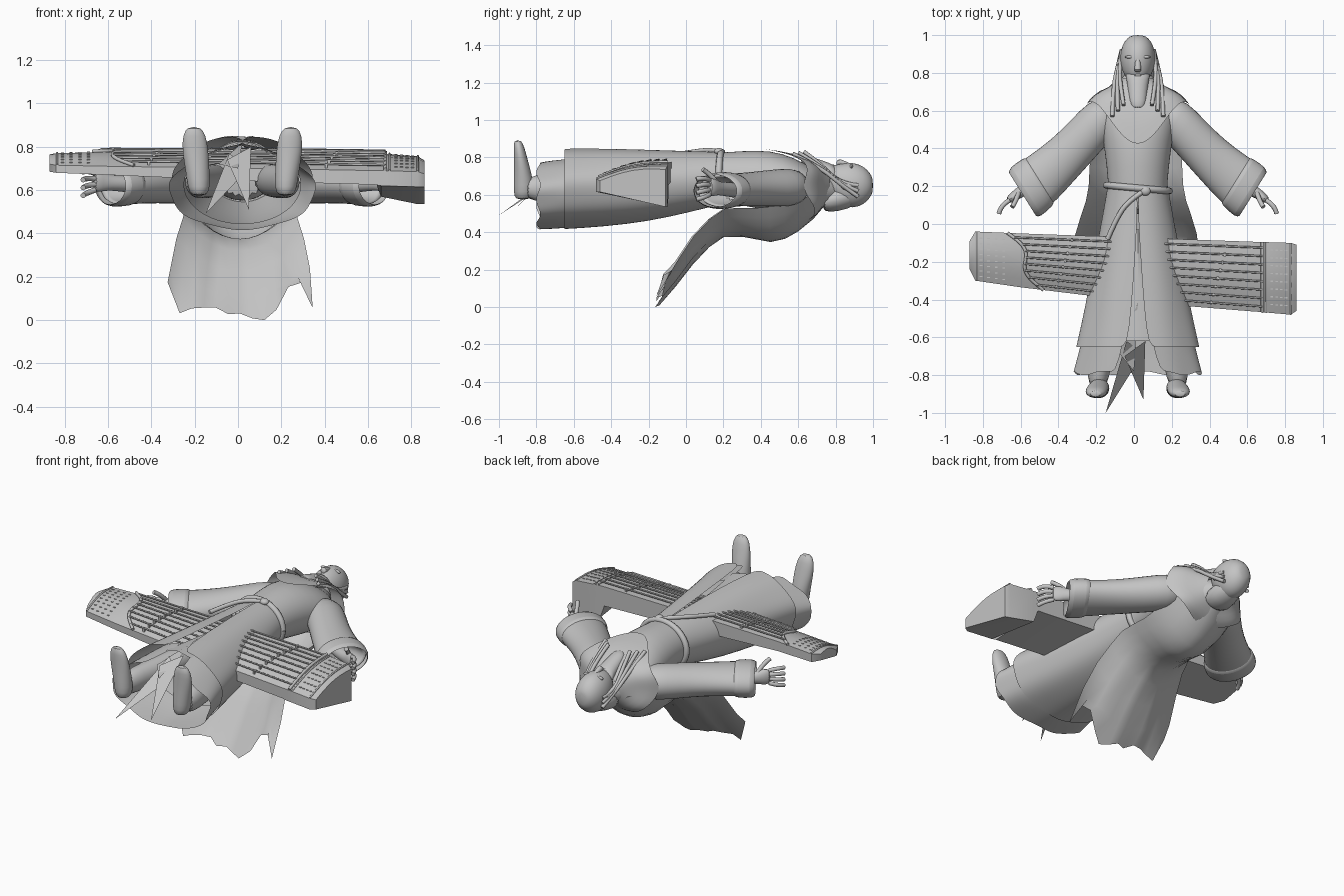
import bpy, bmesh, math
from mathutils import Vector

if "Cube" in bpy.data.objects:
    bpy.data.objects.remove(bpy.data.objects["Cube"], do_unlink=True)

CX = 0.02  # body centre line
grey = bpy.data.materials.new("plain grey")
grey.use_nodes = True
tone = (0.55, 0.55, 0.55, 1)
grey.diffuse_color = tone
grey.node_tree.nodes["Principled BSDF"].inputs["Base Color"].default_value = tone
made = []


def finish(name, bm, subdiv=0):
    bmesh.ops.recalc_face_normals(bm, faces=bm.faces[:])
    mesh = bpy.data.meshes.new(name)
    bm.to_mesh(mesh)
    bm.free()
    mesh.materials.append(grey)
    ob = bpy.data.objects.new(name, mesh)
    bpy.context.scene.collection.objects.link(ob)
    if subdiv:
        mod = ob.modifiers.new("Smooth", "SUBSURF")
        mod.levels = mod.render_levels = subdiv
    made.append(ob)


def sheet(name, rows, closed=False, caps=False, subdiv=0):
    """Skin rows of points into one surface."""
    bm = bmesh.new()
    grid = [[bm.verts.new(p) for p in row] for row in rows]
    n = len(rows[0])
    for a, b in zip(grid, grid[1:]):
        for j in range(n if closed else n - 1):
            k = (j + 1) % n
            bm.faces.new((a[j], a[k], b[k], b[j]))
    if caps:
        bm.faces.new(grid[0])
        bm.faces.new(grid[-1])
    finish(name, bm, subdiv)


def loft(name, rings, heading=0, upright=False, caps=True, sides=16, side=1):
    """Ellipse rings (x, y, z, width, depth); x is measured from the centre line."""
    h = math.radians(heading)
    u = Vector((math.cos(h) * side, math.sin(h), 0))
    v = Vector((0, 1, 0)) if upright else Vector((0, 0, 1))
    angles = [2 * math.pi * i / sides for i in range(sides)]
    rows = []
    for x, y, z, w, d in rings:
        c = Vector((CX + side * x, y, z))
        rows.append([c + u * w * math.cos(a) + v * d * math.sin(a) for a in angles])
    sheet(name, rows, True, caps, 1)


def tubes(name, paths, radius):
    cu = bpy.data.curves.new(name, "CURVE")
    cu.dimensions = "3D"
    cu.bevel_depth, cu.bevel_resolution, cu.use_fill_caps = radius, 2, True
    cu.resolution_u = 4
    for pts in paths:
        sp = cu.splines.new("NURBS")
        sp.points.add(len(pts) - 1)
        for p, q in zip(sp.points, pts):
            p.co = (*q, 1)
        sp.order_u, sp.use_endpoint_u = min(3, len(pts)), True
    cu.materials.append(grey)
    ob = bpy.data.objects.new(name, cu)
    bpy.context.scene.collection.objects.link(ob)


def ball(name, loc, size):
    bm = bmesh.new()
    bmesh.ops.create_uvsphere(bm, u_segments=16, v_segments=10, radius=1)
    for v in bm.verts:
        v.co = Vector((CX, 0, 0)) + Vector(loc) + v.co * Vector(size)
    finish(name, bm)


def boxes(name, centres, size):
    bm = bmesh.new()
    for c in centres:
        for v in bmesh.ops.create_cube(bm, size=1)["verts"]:
            v.co = Vector(c) + v.co * Vector(size)
    finish(name, bm)


def split_robe(name, rings, folds, ragged=0):
    """Robe open along the front; each ring ends with its gap in degrees."""
    rows, n = [], 44
    for k, (y, z, w, d, gap) in enumerate(rings):
        row = []
        for i in range(n + 1):
            a = math.radians(90 + gap + (360 - 2 * gap) * i / n)
            f = 1 + folds * k * math.sin(7 * a)
            tear = ragged * math.sin(i * .9) if k == len(rings) - 1 else 0
            row.append((CX + w * f * math.cos(a), y + tear, z + d * f * math.sin(a)))
        rows.append(row)
    sheet(name, rows, subdiv=1)


# Torso and robe skirts
loft("torso", [(0, .05, .68, .16, .14), (0, .17, .69, .155, .135), (0, .3, .69, .165, .145),
               (0, .45, .675, .185, .165), (0, .58, .65, .21, .15), (0, .68, .62, .19, .12),
               (0, .74, .62, .1, .08), (0, .82, .62, .06, .06)], sides=24)
split_robe("outer_skirt", [(.2, .69, .16, .138, 0), (.02, .67, .19, .163, 1), (-.2, .65, .235, .192, 4),
                           (-.45, .64, .28, .21, 7), (-.65, .635, .325, .216, 10)], .004)
split_robe("under_skirt", [(-.5, .625, .27, .18, 12), (-.63, .61, .3, .188, 15),
                           (-.79, .6, .338, .182, 20)], .01, .012)
sheet("front_panel", [[(CX + s * w, y, z - .02 * abs(s)) for s in (-1, 0, 1)]
                      for y, w, z in ((-.03, .015, .81), (-.3, .05, .805), (-.62, .09, .815))])
shards = [((-.15, -1, .49), (-.04, -.62, .77), (.05, -.68, .7)),
          ((.05, -.93, .51), (-.05, -.7, .74), (.06, -.62, .8)),
          ((-.09, -.67, .72), (0, -.78, .7), (.02, -.42, .82))]
for tri in shards:
    bm = bmesh.new()
    bm.faces.new([bm.verts.new(p) for p in tri])
    finish("torn_cloth", bm)

# Belt with hanging cord
ring = [2 * math.pi * i / 24 for i in range(25)]
tubes("belt", [[(CX + .168 * math.cos(a), .19 - .015 * math.cos(a), .69 + .14 * math.sin(a))
                for a in ring]], .018)
tubes("belt_cord", [[(.06, .18, .83), (-.02, .13, .84), (-.09, .04, .83), (-.14, -.08, .81)]], .013)
ball("belt_knot", (.04, .175, .832), (.028, .025, .018))

# Shoulder mantle with a pointed front
mantle = []
for y, w, d, drop in ((.77, .08, .07, 0), (.73, .15, .12, .03), (.7, .235, .175, .11), (.66, .275, .195, .21)):
    row = []
    for i in range(32):
        a = 2 * math.pi * i / 32
        dip = drop * max(0, math.sin(a)) ** 3 + .15 * drop * math.cos(4 * a)
        row.append((CX + w * math.cos(a), y - dip, .65 + d * math.sin(a)))
    mantle.append(row)
sheet("mantle", mantle, True, subdiv=1)

# Cape: centre path, half width and rise of the edges, then the torn hem
path = [(.74, .54, .13, .07), (.68, .47, .19, .13), (.6, .405, .22, .17), (.53, .365, .235, .19),
        (.45, .347, .24, .19), (.38, .36, .24, .17), (.3, .375, .245, .155), (.2, .375, .25, .15),
        (.12, .32, .265, .15), (.03, .225, .295, .15), (-.06, .11, .322, .13), (-.13, .045, .335, .11)]
hem = [.02, -.09, -.04, -.015, 0, -.02, -.015, -.04, -.062, -.025, .06, .05, -.1]
cape = []
for k, (y, z, w, rise) in enumerate(path):
    row = []
    for i, h in enumerate(hem):
        u = i / 6 - 1
        t = h if k == len(path) - 1 else 0
        wave = .001 * k * math.sin(i * 2.2)
        row.append((CX * .5 + u * w, y + t * .4 + wave, max(0, z + rise * u * u + t)))
    cape.append(row)
sheet("cape", cape)

# Arms, hands, legs and boots
for s, word in ((1, "left"), (-1, "right")):
    def at(x, y, z):
        return (CX + s * x, y, z)
    loft(word + "_sleeve", [(.12, .59, .64, .1, .09), (.2, .55, .64, .12, .105), (.29, .45, .635, .12, .1),
                            (.39, .345, .63, .125, .092), (.5, .245, .625, .14, .09),
                            (.59, .175, .62, .15, .093), (.585, .18, .62, .13, .075),
                            (.46, .28, .62, .07, .06)], 58, side=s)
    loft(word + "_cuff", [(.52, .23, .625, .142, .09), (.525, .225, .625, .152, .1),
                          (.6, .165, .62, .158, .102), (.61, .157, .62, .138, .088)],
         58, caps=False, side=s)
    loft(word + "_forearm", [(.42, .3, .62, .05, .045), (.56, .205, .63, .04, .038),
                             (.62, .17, .635, .03, .035), (.655, .148, .64, .026, .05),
                             (.69, .12, .64, .02, .048)], 55, side=s)
    fingers = [[at(.68, .125, .6 + .026 * i), at(.725, .1, .585 + .036 * i),
                at(.735, .055, .575 + .036 * i)] for i in range(4)]
    fingers.append([at(.63, .17, .66), at(.64, .13, .71), at(.665, .09, .735)])
    tubes(word + "_fingers", fingers, .0125)
    loft(word + "_leg", [(.1, -.2, .65, .08, .08), (.17, -.55, .64, .075, .08),
                         (.205, -.75, .635, .062, .075), (.212, -.87, .635, .055, .065)], side=s)
    loft(word + "_boot", [(.2, -.872, .572, .035, .04), (.2, -.868, .61, .053, .055),
                          (.207, -.87, .69, .056, .052), (.217, -.882, .78, .062, .038),
                          (.222, -.893, .855, .055, .03), (.224, -.9, .893, .028, .018)],
         upright=True, side=s)

# Head, face and hair
loft("head", [(0, 1, .65, .03, .035), (0, .985, .65, .056, .066), (0, .95, .65, .083, .105),
              (0, .89, .65, .096, .125), (0, .84, .655, .092, .115), (0, .79, .665, .075, .095),
              (0, .755, .68, .045, .055)], sides=20)
loft("nose", [(0, .885, .755, .014, .012), (0, .84, .768, .015, .016), (0, .815, .778, .02, .017),
              (0, .803, .762, .014, .012)])
ball("mouth", (0, .787, .752), (.024, .007, .01))
loft("beard", [(0, .81, .7, .075, .05), (0, .77, .725, .06, .045), (0, .71, .745, .053, .045),
               (0, .65, .775, .047, .035), (0, .61, .795, .034, .018)])
loft("back_hair", [(0, .92, .6, .07, .06), (0, .82, .58, .085, .07), (0, .72, .56, .1, .06)])
for s in (-1, 1):
    ball("brow", (s * .036, .884, .75), (.032, .009, .013))
    ball("eye", (s * .035, .865, .742), (.015, .007, .01))
    ball("ear", (s * .092, .86, .645), (.012, .032, .02))
    tubes("hair_locks", [[(CX + s * .085, .92, .65 - .03 * k), (CX + s * (.098 + .006 * k), .82, .66),
                          (CX + s * (.09 + .02 * k), .72, .765 - .01 * k),
                          (CX + s * (.075 + .03 * k), .63 - .03 * k, .83 - .005 * k)]
                         for k in range(3)], .011)

# Long zither: x, near y, far y, near height, far height, near and far thickness
stations = [(-.87, -.24, -.09, .72, .755, .035, .04), (-.84, -.3, -.04, .715, .765, .035, .05),
            (-.6, -.335, -.05, .71, .775, .04, .06), (.1, -.42, -.075, .7, .775, .06, .1),
            (.63, -.463, -.094, .69, .771, .065, .12), (.66, -.465, -.095, .69, .77, .07, .2),
            (.83, -.48, -.1, .685, .755, .07, .22), (.86, -.46, -.11, .675, .735, .06, .2)]


def section(x):
    for a, b in zip(stations, stations[1:]):
        if x <= b[0]:
            f = (x - a[0]) / (b[0] - a[0])
            return [p + (q - p) * f for p, q in zip(a, b)]


def deck(x, t, lift=0):
    _, y0, y1, z0, z1, *_ = section(x)
    return (x, y0 + (y1 - y0) * t, z0 + (z1 - z0) * t + .025 * math.sin(math.pi * t) + lift)


body = [[deck(x, i / 6) for i in range(7)] + [(x, y1, z1 - far), (x, y0, z0 - near)]
        for x, y0, y1, z0, z1, near, far in stations]
sheet("zither_body", body, True, True)


def curve_x(t):
    return -.48 - .19 * t - .04 * math.sin(2 * math.pi * t)


tubes("curved_bridge", [[deck(curve_x(i / 10), i / 10, .006) for i in range(11)]], .009)
tubes("straight_bridge", [[deck(.68, i / 8, .006) for i in range(9)]], .009)
tubes("end_rims", [[deck(x, i / 8, .002) for i in range(9)] for x in (-.835, .83, .7)], .005)
string_t = [.08 + .12 * i for i in range(8)]
tubes("strings", [[deck(curve_x(t) * (1 - f) + .68 * f, t, .014) for f in (0, .25, .5, .75, 1)]
                  for t in string_t], .005)
boxes("string_bridges", [deck(x + .1 * t, t, .006) for t in string_t for x in (-.42, .4)],
      (.012, .02, .02))
pins = [deck(x, .12 + .11 * i) for x in (.73, .755, .78, .805) for i in range(8)]
pins += [deck(-.81 + .04 * k, .1 + .11 * i) for k in range(4) for i in range(8)]
boxes("tuning_pins", pins, (.014, .006, .006))

# Smooth shading with sharp creases
bpy.ops.object.select_all(action="DESELECT")
for ob in made:
    ob.select_set(True)
bpy.context.view_layer.objects.active = made[0]
bpy.ops.object.shade_smooth_by_angle(angle=math.radians(40))
